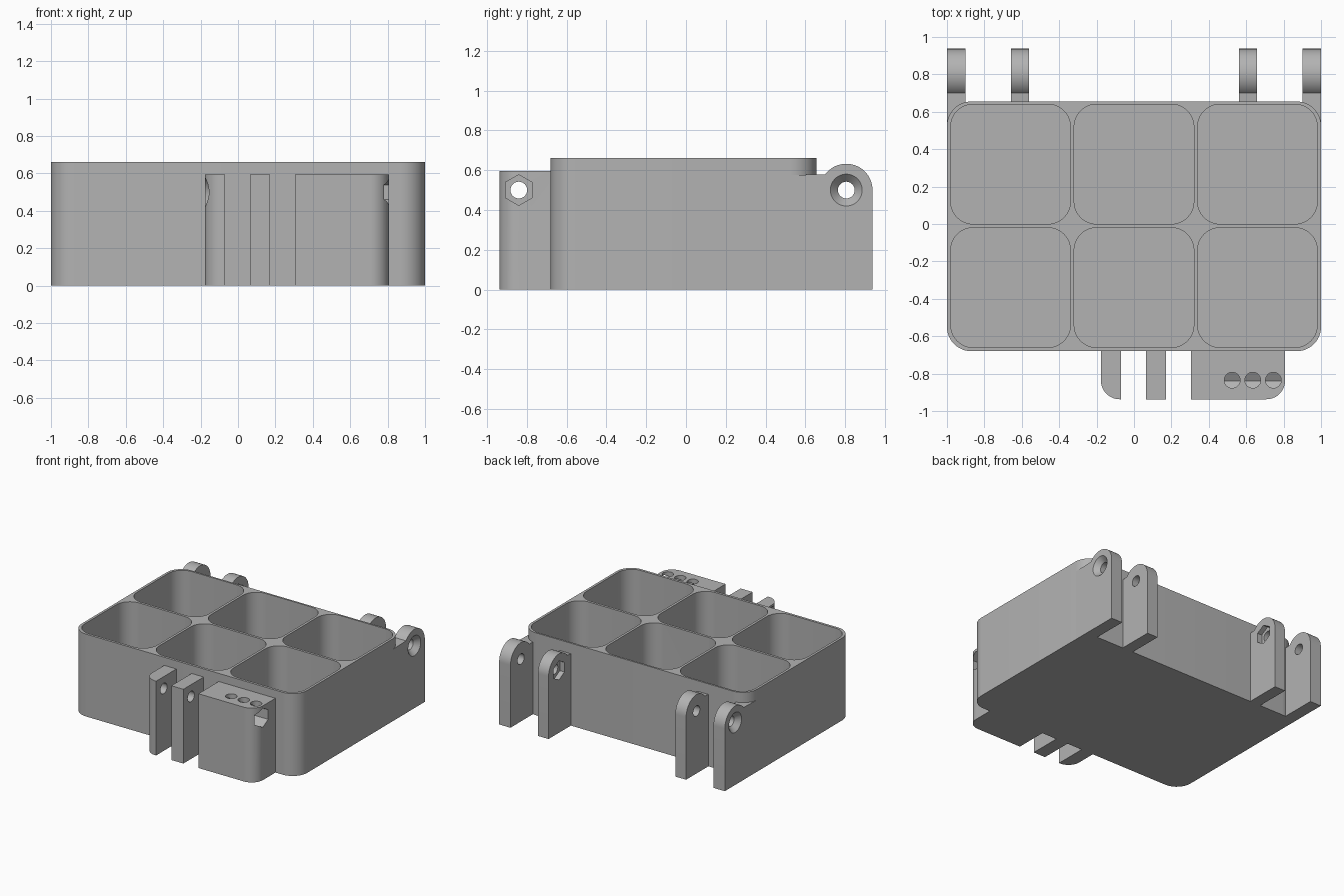
import bpy, bmesh, math

if "Cube" in bpy.data.objects:
    bpy.data.objects.remove(bpy.data.objects["Cube"], do_unlink=True)

grey = bpy.data.materials.new("plain grey")
grey.use_nodes = True
grey.diffuse_color = (0.45, 0.45, 0.45, 1)
grey.node_tree.nodes["Principled BSDF"].inputs["Base Color"].default_value = (0.45, 0.45, 0.45, 1)

BORE = 0.042      # pin hole radius
SINK = 0.08       # countersink radius
PIN_Z = 0.5       # height of both pin axes
FRONT_Y, BACK_Y = -0.84, 0.805


def arc(cx, cy, r, a0, a1, n=12):
    """Points on an arc, angles in degrees."""
    angles = [math.radians(a0 + (a1 - a0) * i / n) for i in range(n + 1)]
    return [(cx + r * math.cos(a), cy + r * math.sin(a)) for a in angles]


def rounded(x0, x1, y0, y1, radii):
    """Rectangle with a radius per corner, from front left anticlockwise."""
    points = []
    corners = [(x0, y0, 1, 1), (x1, y0, -1, 1), (x1, y1, -1, -1), (x0, y1, 1, -1)]
    for i, ((x, y, sx, sy), r) in enumerate(zip(corners, radii)):
        points += arc(x + sx * r, y + sy * r, r, 180 + 90 * i, 270 + 90 * i) if r else [(x, y)]
    return points


def circle(cx, cy, r, n=40):
    return arc(cx, cy, r, 90, 450, n)[:-1]


def loft(name, start, end, w0, w1, axis):
    """Solid between two matching outlines, along z (x, y) or along x (y, z)."""
    place = (lambda p, w: (p[0], p[1], w)) if axis == "z" else (lambda p, w: (w, p[0], p[1]))
    bm = bmesh.new()
    a = [bm.verts.new(place(p, w0)) for p in start]
    b = [bm.verts.new(place(p, w1)) for p in end]
    bm.faces.new(a[::-1])
    bm.faces.new(b)
    for i in range(len(a)):
        j = (i + 1) % len(a)
        bm.faces.new((a[i], a[j], b[j], b[i]))
    bmesh.ops.recalc_face_normals(bm, faces=bm.faces)
    mesh = bpy.data.meshes.new(name)
    bm.to_mesh(mesh)
    bm.free()
    mesh.materials.append(grey)
    obj = bpy.data.objects.new(name, mesh)
    bpy.context.collection.objects.link(obj)
    return obj


def prism(name, outline, w0, w1, axis):
    return loft(name, outline, outline, w0, w1, axis)


def cut(obj, cutters):
    """Subtract each cutter, then smooth the curved faces."""
    bpy.ops.object.select_all(action="DESELECT")
    obj.select_set(True)
    bpy.context.view_layer.objects.active = obj
    for cutter in cutters:
        cutter.hide_render = True
        mod = obj.modifiers.new("cut", "BOOLEAN")
        mod.operation = "DIFFERENCE"
        mod.solver = "EXACT"
        mod.object = cutter
        bpy.ops.object.modifier_apply(modifier=mod.name)
    bpy.ops.object.shade_smooth_by_angle(angle=math.radians(30))


def bore(y):
    return prism("bore_cutter", circle(y, PIN_Z, BORE), -1.2, 1.2, "x")


def countersink(y, x_face, inward, depth=0.04):
    """Cone that is widest at the face and narrows inward."""
    slope = (SINK - BORE) / depth
    out = 0.01
    return loft("countersink_cutter", circle(y, PIN_Z, SINK + slope * out),
                circle(y, PIN_Z, BORE), x_face - inward * out, x_face + inward * depth, "x")


def hex_pocket(y, x0, x1):
    return prism("hex_cutter", circle(y, PIN_Z, 0.077, 6), x0, x1, "x")


cutters = []

# Compartments: three columns by two rows
wells = []
for cx in (-0.66, 0, 0.66):
    for y0 in (-0.66, 0):
        outline = rounded(cx - 0.32, cx + 0.32, y0, y0 + 0.64, [0.12] * 4)
        wells.append(prism("well_cutter", outline, 0.02, 0.8, "z"))
cutters += wells

# Tray body
body = prism("tray_body", rounded(-1, 1, -0.68, 0.655, [0.13] * 4), 0, 0.66, "z")
cut(body, wells)

# Back hinge lugs: outer pair countersunk, inner pair with nut pockets
back_bore = bore(BACK_Y)
cutters.append(back_bore)


def lug_outline(y_start):
    return [(y_start, 0), (0.937, 0)] + arc(BACK_Y, PIN_Z, 0.132, 0, 143, 24) + [(y_start, 0.575)]


for side, label in ((1, "left"), (-1, "right")):
    outer = prism("outer_lug_" + label, lug_outline(0.53), *sorted((side * 0.9, side)), "x")
    sink = countersink(BACK_Y, side, -side)
    cut(outer, wells + [back_bore, sink])

    inner = prism("inner_lug_" + label, lug_outline(0.646), *sorted((side * 0.562, side * 0.657)), "x")
    pocket = hex_pocket(BACK_Y, *sorted((side * 0.5, side * 0.602)))
    cut(inner, [back_bore, pocket])
    cutters += [sink, pocket]

# Front latch tabs and block
front_bore = bore(FRONT_Y)
tab_sink = countersink(FRONT_Y, -0.177, 1)
block_pocket = hex_pocket(FRONT_Y, 0.44, 0.9)
vents = [prism("vent_cutter", circle(x, -0.835, BORE), PIN_Z, 0.7, "z")
         for x in (0.525, 0.635, 0.745)]
cutters += [front_bore, tab_sink, block_pocket] + vents

front_parts = [
    ("end_tab", -0.177, -0.07, [0.1, 0, 0, 0], [front_bore, tab_sink]),
    ("middle_tab", 0.065, 0.172, [0] * 4, [front_bore]),
    ("latch_block", 0.305, 0.808, [0, 0.1, 0, 0], [front_bore, block_pocket] + vents),
]
for name, x0, x1, radii, tools in front_parts:
    part = prism(name, rounded(x0, x1, -0.937, -0.67, radii), 0, 0.595, "z")
    cut(part, tools)

# Remove the helpers
for cutter in cutters:
    bpy.data.objects.remove(cutter, do_unlink=True)
